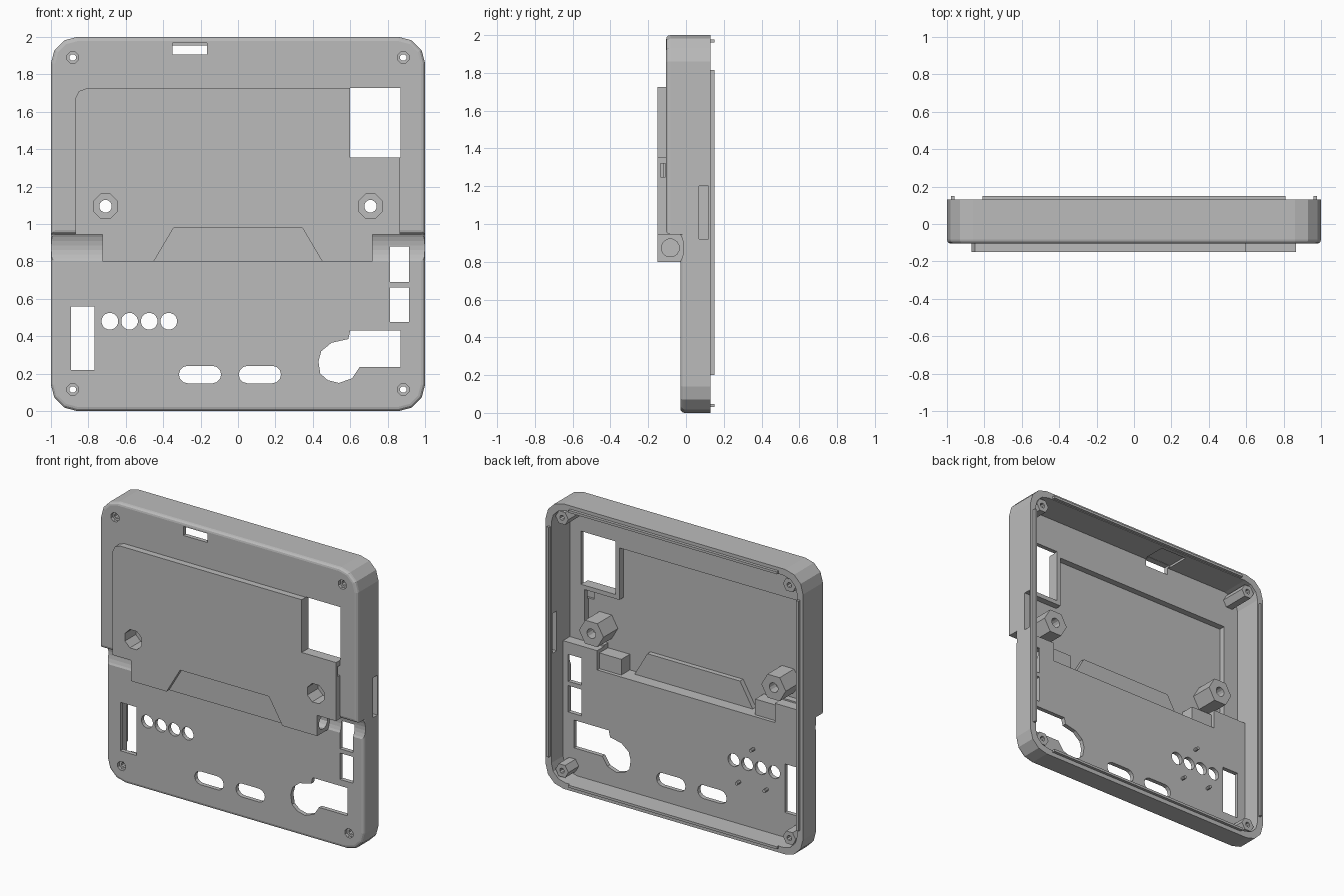
import bpy, bmesh, math

old = bpy.data.objects.get("Cube")
if old:
    bpy.data.objects.remove(old, do_unlink=True)

grey = bpy.data.materials.new("case_grey")
grey.use_nodes = True
GREY = (0.5, 0.5, 0.5, 1)
grey.diffuse_color = GREY
grey.node_tree.nodes["Principled BSDF"].inputs["Base Color"].default_value = GREY

BACK = 0.13        # rear rim
UPPER = -0.105     # front of the thick upper half
LOWER = -0.03      # front of the thin lower half
PLATE = -0.15      # front of the raised plate


# ---- outline helpers ----
def ngon(cx, cz, r, n, turn=0.5):
    return [(cx + r * math.cos(2 * math.pi * (i + turn) / n),
             cz + r * math.sin(2 * math.pi * (i + turn) / n)) for i in range(n)]


def rect(x0, x1, z0, z1):
    return [(x0, z0), (x1, z0), (x1, z1), (x0, z1)]


def half_outline(x, z0, z1, r, top):
    """Rectangle with the two top or the two bottom corners rounded."""
    steps = [math.pi / 6 * i for i in range(4)]
    end, other = (z1, z0) if top else (z0, z1)
    s = 1 if top else -1
    right = [(x - r + r * math.cos(a), end - s * (r - r * math.sin(a))) for a in steps]
    left = [(-px, pz) for px, pz in reversed(right)]
    return [(x, other)] + right + left + [(-x, other)]


def slot(cx, cz, half, r):
    arc = [math.pi * i / 6 - math.pi / 2 for i in range(7)]
    right = [(cx + half - r + r * math.cos(a), cz + r * math.sin(a)) for a in arc]
    return right + [(2 * cx - px, 2 * cz - pz) for px, pz in right]


# ---- solid helpers ----
def prism(name, pts, a, b, axis="y", bevel=0.0):
    """Extrude an outline from a to b; optionally round the edge at a."""
    bm = bmesh.new()

    def place(p, d):
        return (p[0], d, p[1]) if axis == "y" else (d, p[0], p[1])
    start = [bm.verts.new(place(p, a)) for p in pts]
    stop = [bm.verts.new(place(p, b)) for p in pts]
    front = bm.faces.new(start)
    bm.faces.new(stop[::-1])
    for i in range(len(pts)):
        j = (i + 1) % len(pts)
        bm.faces.new((start[j], start[i], stop[i], stop[j]))
    bmesh.ops.recalc_face_normals(bm, faces=bm.faces[:])
    if bevel:
        bmesh.ops.bevel(bm, geom=list(front.edges), offset=bevel, segments=3,
                        profile=0.5, affect='EDGES')
    mesh = bpy.data.meshes.new(name)
    bm.to_mesh(mesh)
    bm.free()
    mesh.materials.append(grey)
    obj = bpy.data.objects.new(name, mesh)
    bpy.context.scene.collection.objects.link(obj)
    return obj


def combine(target, tool, operation):
    tool.hide_render = True
    mod = target.modifiers.new("combine", 'BOOLEAN')
    mod.operation = operation
    mod.solver = 'EXACT'
    mod.object = tool
    bpy.context.view_layer.objects.active = target
    bpy.ops.object.modifier_apply(modifier=mod.name)
    bpy.data.objects.remove(tool, do_unlink=True)


def add(target, *args, **kw):
    combine(target, prism("addition", *args, **kw), 'UNION')


def cut(target, *args, **kw):
    combine(target, prism("cutter", *args, **kw), 'DIFFERENCE')


# ---- thin lower half with its hinge groove, then the thick upper half ----
shell = prism("case_shell", half_outline(1, 0, 1, 0.14, False), LOWER, BACK, bevel=0.022)
cut(shell, ngon(-0.165, 0.873, 0.153, 40), -1.1, 1.1, axis="x")
add(shell, half_outline(1, 0.945, 2, 0.14, True), UPPER, BACK, bevel=0.022)

# ---- raised plate with the hinge tongue ----
plate = [(-0.725, 0.8), (0.72, 0.8), (0.72, 0.945), (0.867, 0.945), (0.867, 1.355),
         (0.6, 1.355), (0.6, 1.725), (-0.81, 1.725), (-0.85, 1.71), (-0.87, 1.67),
         (-0.87, 0.945), (-0.725, 0.945)]
add(shell, plate, PLATE, -0.01)

# ---- hollow inside ----
cut(shell, half_outline(0.955, 0.045, 1.0, 0.11, False), 0.0, 0.2)
cut(shell, half_outline(0.955, 0.965, 1.955, 0.11, True), -0.075, 0.2)
hollow = [(-0.69, 0.83), (0.69, 0.83), (0.69, 0.975), (0.84, 0.975), (0.84, 1.325),
          (0.57, 1.325), (0.57, 1.69), (-0.84, 1.69), (-0.84, 0.975), (-0.69, 0.975)]
cut(shell, hollow, -0.12, 0.1)

# ---- trapezoid latch recess and its inner bulge ----
add(shell, [(-0.47, 0.81), (0.47, 0.81), (0.36, 1.0), (-0.36, 1.0)], -0.13, -0.085)
cut(shell, [(-0.456, 0.79), (0.456, 0.79), (0.345, 0.978), (-0.345, 0.978)], -0.2, -0.122)

# ---- hinge housings, boss prisms and screw posts, left and right ----
for s in (-1, 1):
    add(shell, rect(*sorted((s * 0.52, s * 0.71)), 0.815, 0.94), -0.135, -0.025)
    cut(shell, ngon(-0.083, 0.873, 0.048, 12), *sorted((s * 0.56, s * 0.8)), axis="x")

    add(shell, ngon(s * 0.708, 1.095, 0.095, 6, 0), -0.135, 0.04)
    cut(shell, ngon(s * 0.708, 1.095, 0.07, 8), -0.2, -0.03)
    cut(shell, ngon(s * 0.708, 1.095, 0.034, 12), -0.1, 0.1)

    for z, wall in ((0.115, LOWER), (1.89, UPPER)):
        add(shell, ngon(s * 0.883, z, 0.05, 6, 0), wall + 0.012, 0.115)
        cut(shell, ngon(s * 0.883, z, 0.033, 8), wall - 0.05, wall + 0.022)
        cut(shell, ngon(s * 0.883, z, 0.018, 8), wall - 0.05, 0.2)

# ---- openings through the front ----
openings = [rect(0.6, 0.868, 1.355, 1.728),          # upper window
            rect(-0.35, -0.165, 1.905, 1.968),       # top port
            rect(-0.893, -0.767, 0.22, 0.56),        # tall window
            rect(0.813, 0.915, 0.69, 0.88),          # side buttons
            rect(0.813, 0.915, 0.475, 0.66),
            slot(-0.203, 0.195, 0.113, 0.047),       # pill slots
            slot(0.117, 0.195, 0.113, 0.047),
            [(0.87, 0.43), (0.6, 0.43), (0.59, 0.385), (0.5, 0.365), (0.445, 0.32),
             (0.43, 0.265), (0.44, 0.2), (0.48, 0.165), (0.54, 0.15), (0.61, 0.175),
             (0.65, 0.235), (0.87, 0.235)]]          # dial opening
openings += [ngon(-0.685 + 0.105 * i, 0.48, 0.045, 16) for i in range(4)]
for pts in openings:
    cut(shell, pts, -0.3, 0.07)

# ---- recess inside the top wall, side slot and small cable notch ----
cut(shell, rect(-0.36, -0.155, 1.94, 1.97), -0.06, 0.1)
cut(shell, rect(0.07, 0.118, 0.92, 1.2), 0.9, 1.1, axis="x")
cut(shell, rect(-0.135, -0.108, 1.25, 1.32), 0.8, 0.95, axis="x")

# ---- locating lips on the rear rim ----
for name, s in (("right", -1), ("left", 1)):
    prism(name + "_lip", rect(*sorted((s * 0.961, s * 0.978)), 0.2, 1.815), 0.12, 0.15)
for name, z in (("bottom", 0.03), ("top", 1.96)):
    prism(name + "_lip", rect(-0.81, 0.81, z, z + 0.017), 0.12, 0.15)

# ---- small pins around the row of round holes ----
for x, z in ((-0.525, 0.6), (-0.415, 0.34), (-0.63, 0.345)):
    prism("locating_pin", ngon(x, z, 0.012, 8), -0.01, 0.035)
